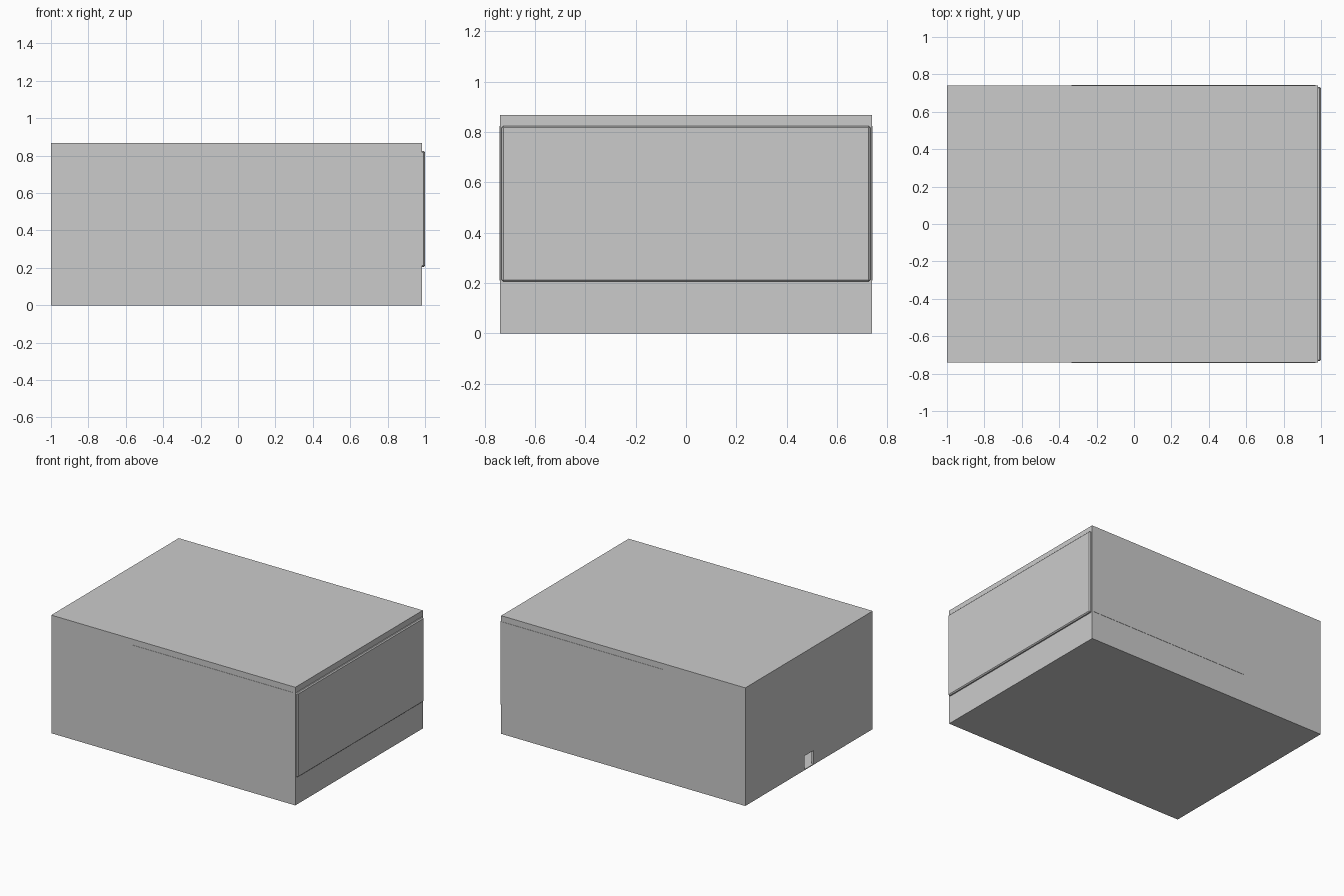
import bpy

if "Cube" in bpy.data.objects:
    bpy.data.objects.remove(bpy.data.objects["Cube"])

X0, X1, Y, H = -1.0, 0.984, 0.74, 0.868   # body limits
T = 0.016                                 # wall thickness


def box(name, lo, hi):
    """Axis-aligned box from its two opposite corners."""
    bpy.ops.mesh.primitive_cube_add(size=1, location=[(a + b) / 2 for a, b in zip(lo, hi)])
    ob = bpy.context.object
    ob.name = name
    ob.scale = [b - a for a, b in zip(lo, hi)]
    bpy.ops.object.transform_apply(location=False, rotation=False, scale=True)
    return ob


def cut(target, lo, hi):
    """Subtract a box from the target, then drop the cutter."""
    cutter = box("cutter", lo, hi)
    cutter.hide_render = True
    mod = target.modifiers.new("cut", 'BOOLEAN')
    mod.operation, mod.solver, mod.object = 'DIFFERENCE', 'EXACT', cutter
    bpy.context.view_layer.objects.active = target
    bpy.ops.object.modifier_apply(modifier=mod.name)
    bpy.data.objects.remove(cutter, do_unlink=True)


# Hollow case with a small cable opening low in the left wall
case = box("case", (X0, -Y, 0), (X1, Y, H))
cut(case, (X0 + T, -Y + T, 0.006), (X1 - T, Y - T, H - T))
cut(case, (X0 - 0.1, -0.05, 0.006), (X0 + 2 * T, 0.05, 0.105))

# Thin side panels, barely proud of the case
for side, s in (("front", -1), ("back", 1)):
    ys = sorted((s * (Y - 0.008), s * (Y + 0.002)))
    box(side + "_panel", (-0.335, ys[0], 0.21), (0.97, ys[1], 0.825))

# Raised end panel with a chamfered edge
end = box("end_panel", (X1 - 0.008, -0.733, 0.205), (1.0, 0.733, 0.825))
bev = end.modifiers.new("chamfer", 'BEVEL')
bev.width, bev.segments = 0.007, 1
